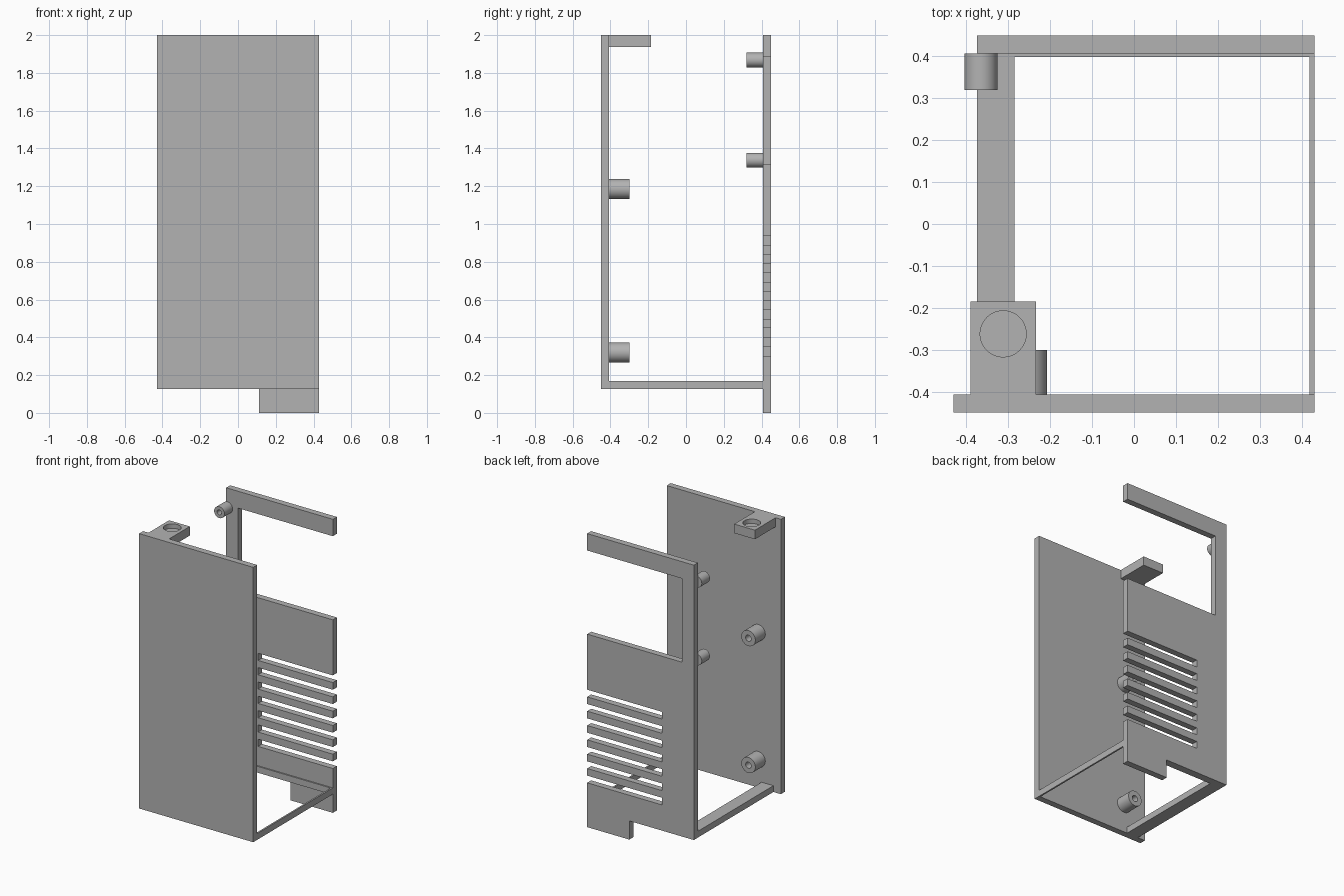
import bpy, bmesh, math
from mathutils import Matrix, Vector

if "Cube" in bpy.data.objects:
    bpy.data.objects.remove(bpy.data.objects["Cube"])

grey = bpy.data.materials.new("plain grey")
grey.diffuse_color = (0.45, 0.45, 0.45, 1)
grey.use_nodes = True
grey.node_tree.nodes["Principled BSDF"].inputs["Base Color"].default_value = grey.diffuse_color


def finish(name, bm):
    bmesh.ops.recalc_face_normals(bm, faces=bm.faces)
    me = bpy.data.meshes.new(name)
    bm.to_mesh(me)
    bm.free()
    ob = bpy.data.objects.new(name, me)
    bpy.context.collection.objects.link(ob)
    me.materials.append(grey)
    return ob


def extrude(name, pts, vec):
    """Extrude a flat outline along a vector."""
    bm = bmesh.new()
    face = bm.faces.new([bm.verts.new(p) for p in pts])
    new = bmesh.ops.extrude_face_region(bm, geom=[face])["geom"]
    moved = [v for v in new if isinstance(v, bmesh.types.BMVert)]
    bmesh.ops.translate(bm, verts=moved, vec=Vector(vec))
    return finish(name, bm)


def box(name, x0, x1, y0, y1, z0, z1):
    pts = [(x0, y0, z0), (x1, y0, z0), (x1, y1, z0), (x0, y1, z0)]
    return extrude(name, pts, (0, 0, z1 - z0))


def standoff(name, x, z, y0, y1, r, hole, depth):
    """Post along y from the plate (y0) to its tip (y1), with a blind screw hole."""
    bm = bmesh.new()
    n = 40
    floor = y1 - math.copysign(depth, y1 - y0)
    rings = []
    for rad, y in [(r, y0), (r, y1), (hole, y1), (hole, floor)]:
        rings.append([bm.verts.new((x + rad * math.cos(2 * math.pi * i / n), y,
                                    z + rad * math.sin(2 * math.pi * i / n)))
                      for i in range(n)])
    for a, b in zip(rings, rings[1:]):
        for i in range(n):
            j = (i + 1) % n
            bm.faces.new((a[i], a[j], b[j], b[i]))
    bm.faces.new(rings[0])
    bm.faces.new(rings[-1])
    return smooth(finish(name, bm))


def smooth(ob):
    bpy.ops.object.select_all(action='DESELECT')
    ob.select_set(True)
    bpy.context.view_layer.objects.active = ob
    bpy.ops.object.shade_smooth_by_angle(angle=math.radians(30))
    return ob


# Front plate
box("front_plate", -0.43, 0.43, -0.45, -0.407, 0.127, 2.0)

# Back plate: one outline with bottom tab, seven open vent slots and a large open window
L, R = -0.374, 0.43
outline = [(L, 0.127), (0.112, 0.127), (0.112, 0), (R, 0)]
for i in range(7):
    z = 0.302 + i * 0.0976
    outline += [(R, z), (-0.133, z), (-0.133, z + 0.0488), (R, z + 0.0488)]
outline += [(R, 1.315), (-0.285, 1.315), (-0.285, 1.885), (R, 1.885), (R, 2.0), (L, 2.0)]
extrude("back_plate", [(x, 0.407, z) for x, z in outline], (0, 0.043, 0))

# Bottom frame, open toward the front plate
frame = [(L, -0.407), (-0.285, -0.407), (-0.285, 0.398), (0.419, 0.398),
         (0.419, -0.407), (R, -0.407), (R, 0.407), (L, 0.407)]
extrude("bottom_frame", [(x, y, 0.127) for x, y in frame], (0, 0, 0.043))

# Top mounting tab with a blind round recess
tab = box("top_tab", -0.39, -0.234, -0.407, -0.185, 1.938, 2.0)
bm = bmesh.new()
bmesh.ops.create_cone(bm, cap_ends=True, segments=48, radius1=0.055, radius2=0.055,
                      depth=0.08, matrix=Matrix.Translation((-0.312, -0.262, 2.01)))
cutter = finish("recess_cutter", bm)
mod = tab.modifiers.new("recess", 'BOOLEAN')
mod.operation = 'DIFFERENCE'
mod.solver = 'EXACT'
mod.object = cutter
bpy.context.view_layer.objects.active = tab
bpy.ops.object.modifier_apply(modifier=mod.name)
bpy.data.objects.remove(cutter)
smooth(tab)

# Screw standoffs on the front and back plates
for z, tag in ((0.32, "lower"), (1.185, "upper")):
    standoff("front_standoff_" + tag, -0.26, z, -0.407, -0.30, 0.053, 0.021, 0.09)
for z, tag in ((1.338, "lower"), (1.868, "upper")):
    standoff("back_standoff_" + tag, -0.365, z, 0.407, 0.32, 0.039, 0.017, 0.07)
